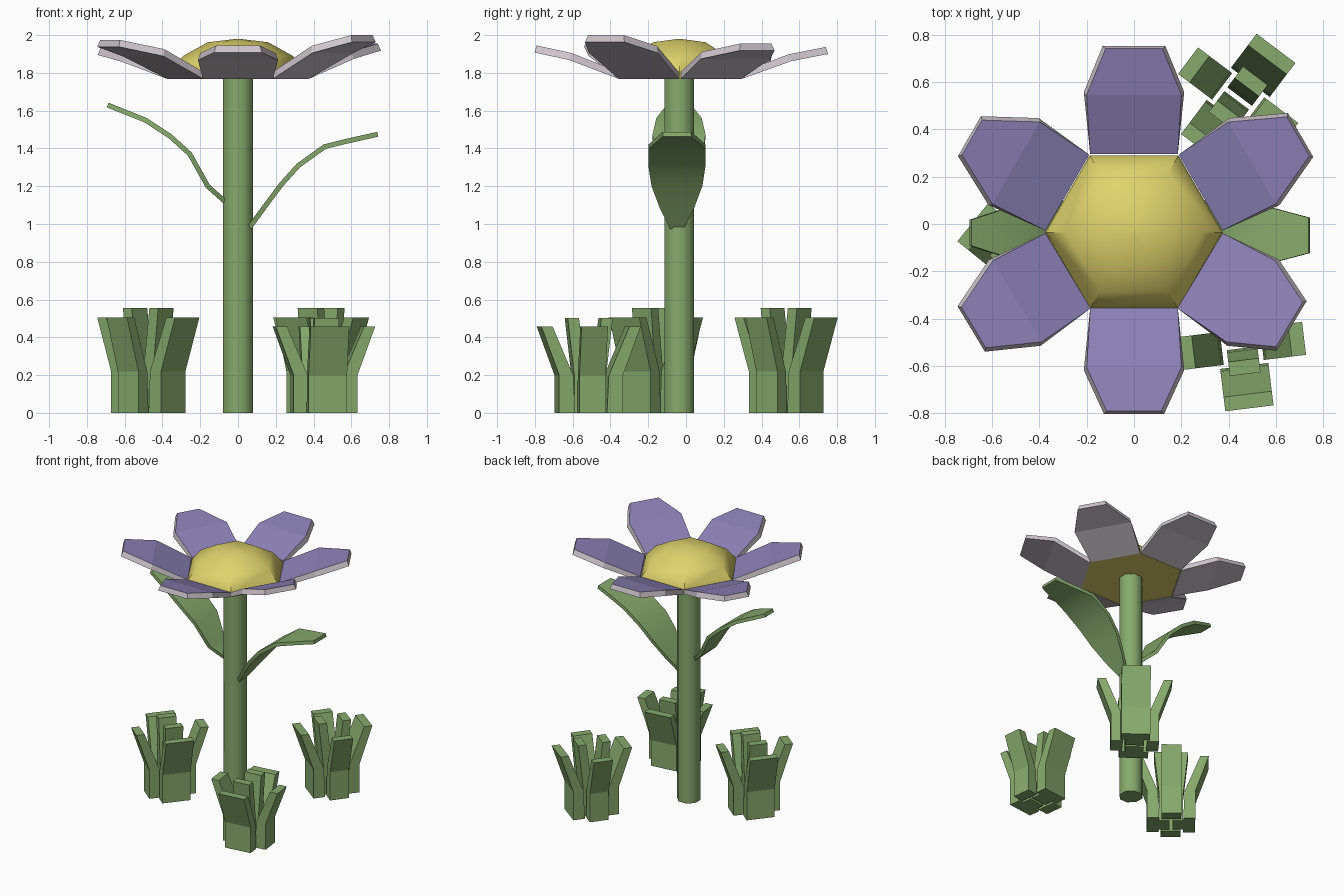
import bpy, bmesh
from math import radians, sin, cos, pi
from mathutils import Vector, Matrix

if "Cube" in bpy.data.objects:
    bpy.data.objects.remove(bpy.data.objects["Cube"])

CY = -0.035  # y of the stem axis


def material(name, rgb):
    m = bpy.data.materials.new(name)
    m.diffuse_color = (*rgb, 1)
    m.use_nodes = True
    m.node_tree.nodes["Principled BSDF"].inputs["Base Color"].default_value = m.diffuse_color
    return m


GREEN = material("leaf_green", (0.24, 0.40, 0.15))
PURPLE = material("petal_purple", (0.26, 0.22, 0.47))
PALE = material("petal_underside", (0.62, 0.56, 0.61))
YELLOW = material("centre_yellow", (0.74, 0.65, 0.15))


def make(name, bm, *mats, smooth=None):
    bmesh.ops.recalc_face_normals(bm, faces=bm.faces)
    me = bpy.data.meshes.new(name)
    bm.to_mesh(me)
    bm.free()
    for m in mats:
        me.materials.append(m)
    ob = bpy.data.objects.new(name, me)
    bpy.context.collection.objects.link(ob)
    if smooth:
        bpy.context.view_layer.objects.active = ob
        ob.select_set(True)
        bpy.ops.object.shade_smooth_by_angle(angle=radians(smooth))
        ob.select_set(False)
    return ob


def loft(bm, rings):
    """Skin equal-length closed rings and cap both ends."""
    vs = [[bm.verts.new(p) for p in r] for r in rings]
    n = len(rings[0])
    for a, b in zip(vs, vs[1:]):
        for i in range(n):
            j = (i + 1) % n
            bm.faces.new((a[i], a[j], b[j], b[i]))
    bm.faces.new(vs[0][::-1])
    bm.faces.new(vs[-1])


def polygon(r, z, n, turn=0.0):
    return [(r * cos(turn + 2 * pi * i / n), CY + r * sin(turn + 2 * pi * i / n), z)
            for i in range(n)]


# Stem
bm = bmesh.new()
loft(bm, [polygon(0.085, z, 8, pi / 8) for z in (0, 1.78)])
make("stem", bm, GREEN, smooth=50)

# Flower centre: six-sided dome
bm = bmesh.new()
loft(bm, [polygon(r, z, 6) for r, z in
          ((0.375, 1.77), (0.37, 1.80), (0.29, 1.89), (0.16, 1.962), (0.01, 1.98))])
make("flower_centre", bm, YELLOW, smooth=40)


# Petals: a tapered slab on each side of the dome
def petal(name, angle, reach, tip_z, tip_half):
    bm = bmesh.new()
    mid_z = 1.81 + (tip_z - 1.81) * 0.70
    # radius, half width, top height of each cross-section
    sections = ((0.325, 0.185, 1.805), (0.575, 0.20, mid_z), (reach, tip_half, tip_z))
    rings = []
    for r, h, z in sections:
        o = 0.0 if r == 0.325 else 0.012
        rings.append([(r, -h, z), (r, h, z),
                      (r + o, h + o, z - 0.037), (r + o, -h - o, z - 0.037)])
    loft(bm, rings)
    bm.transform(Matrix.Translation((0, CY + 0.005, 0)) @ Matrix.Rotation(radians(angle), 4, 'Z'))
    ob = make(name, bm, PURPLE, PALE)
    for p in ob.data.polygons:
        p.material_index = 0 if p.normal.z > 0.6 else 1


for i, spec in enumerate(((30, 0.80, 1.955, 0.095), (90, 0.77, 1.937, 0.12),
                          (150, 0.79, 1.932, 0.085), (211, 0.79, 1.975, 0.10),
                          (270, 0.76, 1.945, 0.115), (329, 0.765, 2.0, 0.11))):
    petal(f"petal_{i + 1}", *spec)


# Leaves: an arched strip, each station is (x, z, half width)
def leaf(name, stations, y):
    bm = bmesh.new()
    rings = []
    for i, (x, z, h) in enumerate(stations):
        a, b = stations[max(i - 1, 0)], stations[min(i + 1, len(stations) - 1)]
        n = Vector((-(b[1] - a[1]), 0, b[0] - a[0])).normalized() * 0.013
        c = Vector((x, y, z))
        w = Vector((0, h, 0))
        rings.append([c - w - n, c + w - n, c + w + n, c - w + n])
    loft(bm, rings)
    make(name, bm, GREEN, smooth=30)


leaf("right_leaf", ((0.06, 0.98, 0.035), (0.14, 1.09, 0.09), (0.23, 1.21, 0.135),
                    (0.32, 1.31, 0.15), (0.46, 1.41, 0.15), (0.57, 1.437, 0.12),
                    (0.74, 1.475, 0.075)), -0.048)
leaf("left_leaf", ((-0.07, 1.12, 0.035), (-0.16, 1.20, 0.09), (-0.255, 1.37, 0.13),
                   (-0.36, 1.465, 0.14), (-0.49, 1.55, 0.12), (-0.69, 1.63, 0.055)), -0.037)


# Grass clumps: wide, narrow and inner bent blades
def blade(bm, angle, width, profile):
    turn = Matrix.Rotation(radians(angle), 4, 'Z')
    loft(bm, [[turn @ Vector(p) for p in ((r0, -width / 2, z), (r1, -width / 2, z),
                                          (r1, width / 2, z), (r0, width / 2, z))]
              for r0, r1, z in profile])


OUTER = ((0.085, 0.17, 0), (0.095, 0.17, 0.22), (0.205, 0.265, 0.505))
INNER = ((0.01, 0.085, 0), (0.02, 0.085, 0.22), (0.06, 0.12, 0.555))


def grass(name, x, y, angle, height):
    bm = bmesh.new()
    for half in (0, 180):
        blade(bm, angle + half, 0.205, OUTER)
        blade(bm, angle + half + 90, 0.14, OUTER)
        blade(bm, angle + half, 0.13, INNER)
    bm.transform(Matrix.Translation((x, y, 0)) @ Matrix.Diagonal((1, 1, height, 1)))
    make(name, bm, GREEN)


grass("left_grass", -0.475, -0.16, 141, 1.0)
grass("back_grass", 0.44, 0.53, 53, 1.0)
grass("front_grass", 0.455, -0.515, -83, 0.905)
